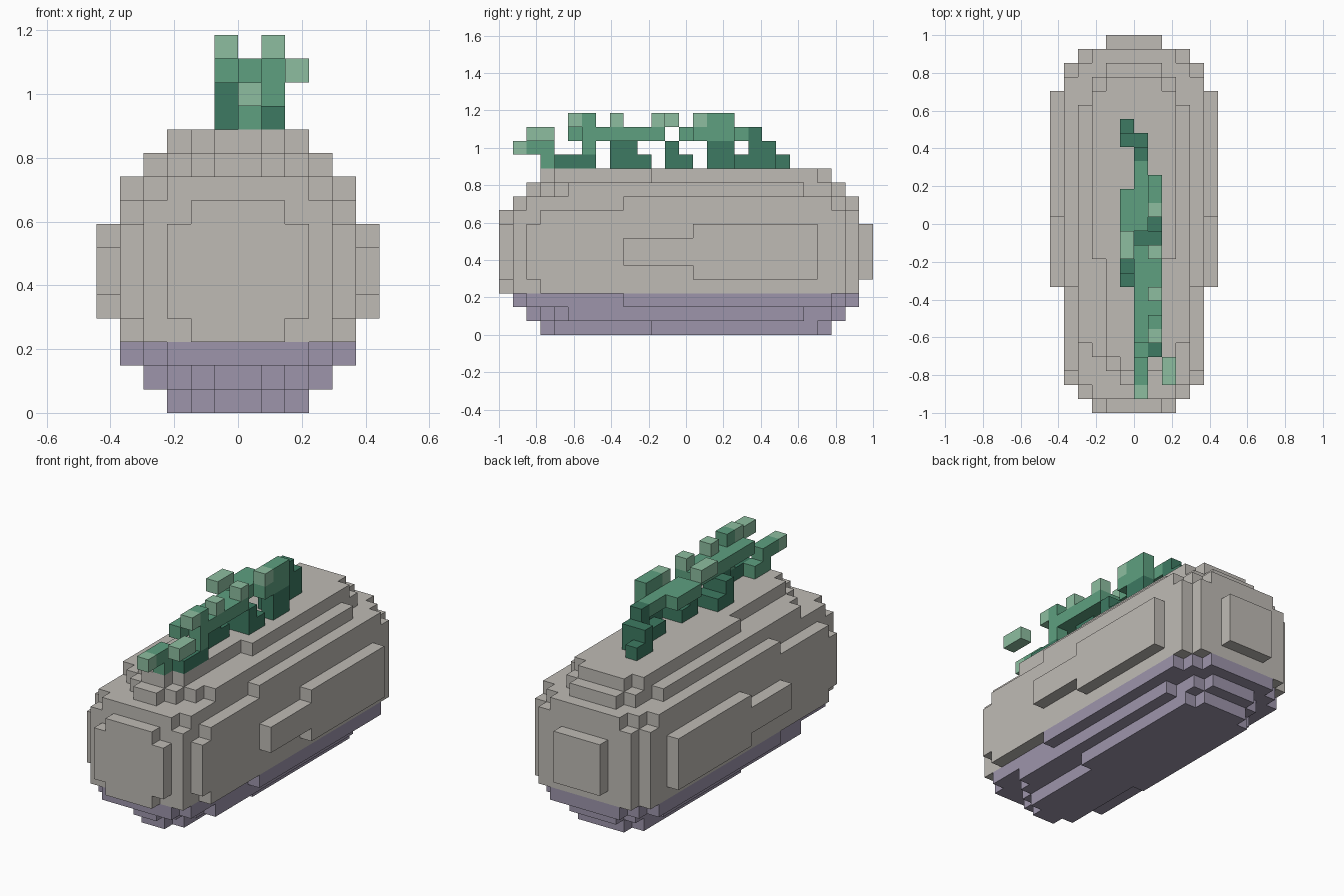
import bpy, bmesh

cube = bpy.data.objects.get("Cube")
if cube:
    bpy.data.objects.remove(cube, do_unlink=True)

V = 2 / 27  # one block


def linear(c):
    c /= 255
    return c / 12.92 if c <= 0.04045 else ((c + 0.055) / 1.055) ** 2.4


def material(name, *rgb):
    m = bpy.data.materials.new(name)
    col = [linear(c) for c in rgb] + [1]
    m.diffuse_color = col
    m.use_nodes = True
    m.node_tree.nodes["Principled BSDF"].inputs["Base Color"].default_value = col
    return m


def box(x0, x1, y0, y1, z0, z1):
    """Set of grid blocks filling a box."""
    return {(i, j, k) for i in range(x0, x1) for j in range(y0, y1)
            for k in range(z0, z1)}


def run(x, y, length, z):
    """Row of single blocks going back from row y."""
    return box(x, x + 1, y, y + length, z, z + 1)


def build(name, cells, mats, rule=lambda cell: 0):
    """Skin the blocks with outer faces, then merge flat areas."""
    bm = bmesh.new()
    verts = {}

    def vert(p):
        if p not in verts:
            verts[p] = bm.verts.new((p[0] * V, p[1] * V - 1, p[2] * V))
        return verts[p]

    for cell in sorted(cells):
        for axis in range(3):
            for side in (0, 1):
                near = list(cell)
                near[axis] += 2 * side - 1
                if tuple(near) in cells:
                    continue
                u, w = (axis + 1) % 3, (axis + 2) % 3
                loop = []
                for a, b in ((0, 0), (1, 0), (1, 1), (0, 1)):
                    p = list(cell)
                    p[axis] += side
                    p[u] += a
                    p[w] += b
                    loop.append(vert(tuple(p)))
                face = bm.faces.new(loop if side else loop[::-1])
                face.material_index = rule(cell)
    bmesh.ops.dissolve_limit(bm, angle_limit=0.01, verts=bm.verts[:],
                             edges=bm.edges[:], delimit={'MATERIAL'})
    me = bpy.data.meshes.new(name)
    bm.to_mesh(me)
    bm.free()
    for m in mats:
        me.materials.append(m)
    bpy.context.collection.objects.link(bpy.data.objects.new(name, me))


# Rounded body: each tier is inset from bottom and top alike and
# holds slabs of (half width, first row, end row)
tiers = (
    ((1, 3, 24), (2, 4, 24), (3, 11, 23)),
    ((1, 2, 25), (2, 3, 25), (3, 4, 24), (4, 5, 22)),
    ((3, 1, 26), (4, 2, 25), (5, 9, 24)),
    ((2, 0, 26), (4, 1, 26), (5, 3, 25)),
    ((2, 0, 27), (3, 0, 26), (5, 2, 25), (6, 14, 23)),
    ((6, 9, 14),))
body = set()
for inset, slabs in enumerate(tiers):
    for half, start, end in slabs:
        body |= box(-half, half, start, end, inset, 12 - inset)
build("body", body,
      [material("warm grey", 191, 187, 181), material("muted purple", 157, 149, 171)],
      lambda cell: int(cell[2] < 3))

# Dark stems: column, row, length of the lower and of the upper course
stems = run(0, 18, 1, 14)
for x, y, low, high in ((1, 4, 3, 0), (0, 8, 3, 2), (-1, 9, 2, 1),
                        (0, 12, 2, 1), (1, 12, 2, 1), (1, 15, 2, 2),
                        (0, 16, 2, 0), (0, 18, 2, 2), (-1, 19, 2, 1)):
    stems |= run(x, y, low, 12) | run(x, y, high, 13)
build("plant_stems", stems, [material("dark green", 61, 122, 98)])

# Mid green branches: front shoot, then the long runs above the stems
branches = run(0, 3, 2, 12) | run(0, 2, 2, 13) | run(1, 6, 1, 13)
for x, y, length in ((0, 5, 7), (1, 6, 6), (-1, 13, 3), (0, 13, 5), (1, 14, 3)):
    branches |= run(x, y, length, 14)
branches |= run(1, 6, 1, 15) | run(1, 15, 2, 15)
build("plant_branches", branches, [material("mid green", 94, 160, 128)])

# Light tips: front shoots, side tip and an evenly spaced row on top
tips = run(0, 1, 1, 13) | run(2, 2, 2, 14) | run(-1, 11, 2, 15)
for y in range(5, 15, 3):
    tips |= run(1, y, 1, 15)
build("plant_tips", tips, [material("light green", 141, 190, 160)])
